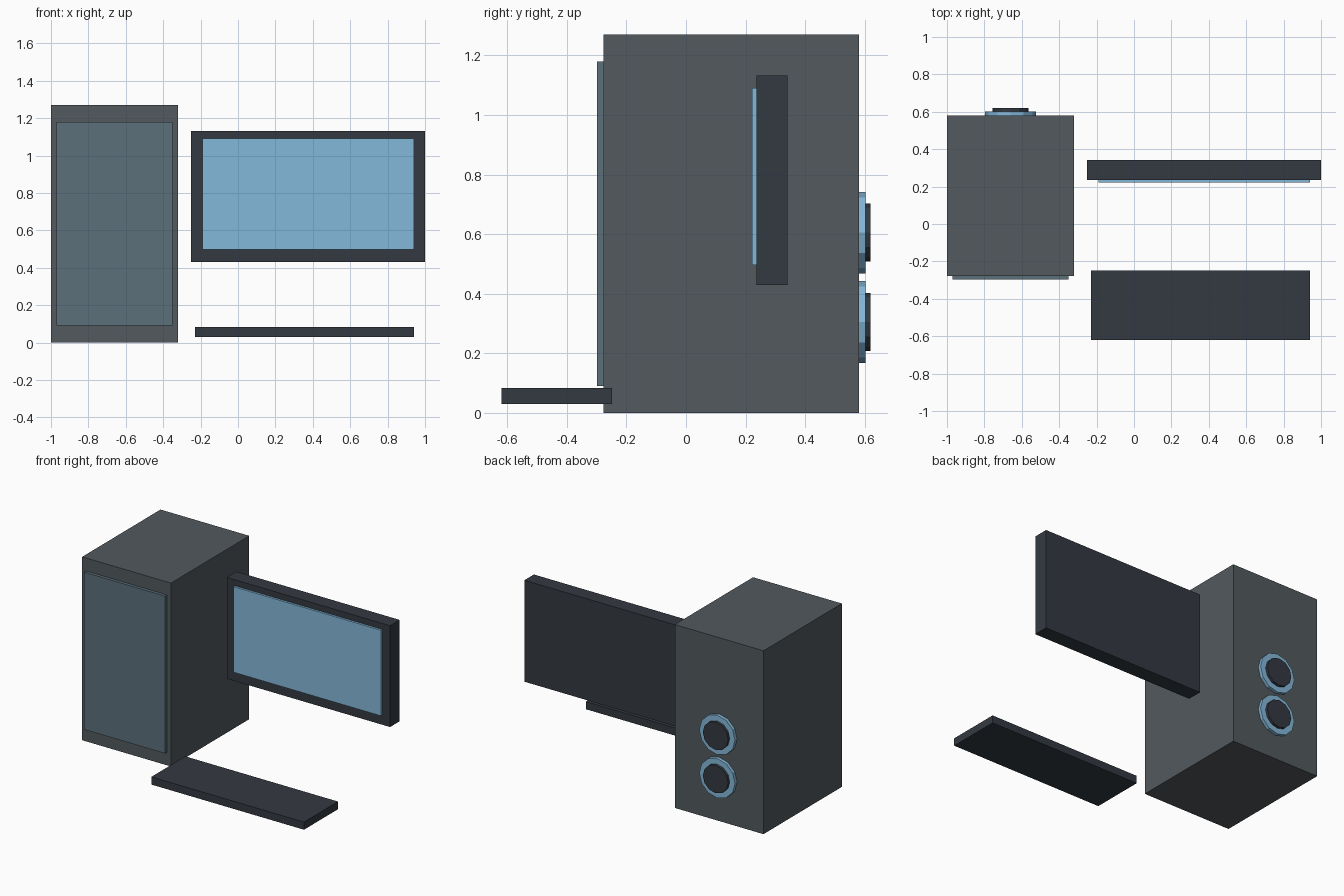
import bpy
from math import pi

if "Cube" in bpy.data.objects:
    bpy.data.objects.remove(bpy.data.objects["Cube"])


def material(name, rgb):
    m = bpy.data.materials.new(name)
    m.diffuse_color = (*rgb, 1)
    m.use_nodes = True
    m.node_tree.nodes["Principled BSDF"].inputs["Base Color"].default_value = m.diffuse_color
    return m


CASE = material("case_grey", (0.085, 0.10, 0.112))
PANEL = material("panel_slate", (0.105, 0.16, 0.195))
DARK = material("dark_plastic", (0.034, 0.042, 0.054))
BLUE = material("light_blue", (0.23, 0.48, 0.70))


def box(name, x, y, z, mat):
    """Box given by its (min, max) range on each axis."""
    ranges = (x, y, z)
    bpy.ops.mesh.primitive_cube_add(size=1, location=[(a + b) / 2 for a, b in ranges])
    ob = bpy.context.object
    ob.name = name
    ob.scale = [b - a for a, b in ranges]
    bpy.ops.object.transform_apply(location=False, rotation=False, scale=True)
    ob.data.materials.append(mat)
    return ob


def disc(name, radius, y, x, z, mat):
    """Low-poly disc with its axis along y."""
    bpy.ops.mesh.primitive_cylinder_add(
        vertices=12, radius=radius, depth=y[1] - y[0],
        location=(x, (y[0] + y[1]) / 2, z), rotation=(pi / 2, 0, 0))
    ob = bpy.context.object
    ob.name = name
    ob.data.materials.append(mat)
    return ob


# Computer tower and its raised front panel
box("tower_case", (-1, -0.32), (-0.277, 0.58), (0, 1.27), CASE)
box("front_panel", (-0.97, -0.35), (-0.298, -0.27), (0.09, 1.18), PANEL)

# Two round fans on the back of the tower
for label, z in (("lower", 0.305), ("upper", 0.605)):
    disc(f"{label}_fan_rim", 0.137, (0.57, 0.602), -0.66, z, BLUE)
    disc(f"{label}_fan_hub", 0.097, (0.59, 0.62), -0.66, z, DARK)

# Monitor and screen
box("monitor_body", (-0.25, 1), (0.236, 0.341), (0.43, 1.132), DARK)
box("monitor_screen", (-0.19, 0.94), (0.221, 0.245), (0.497, 1.09), BLUE)

# Keyboard
box("keyboard", (-0.23, 0.94), (-0.62, -0.248), (0.03, 0.083), DARK)
